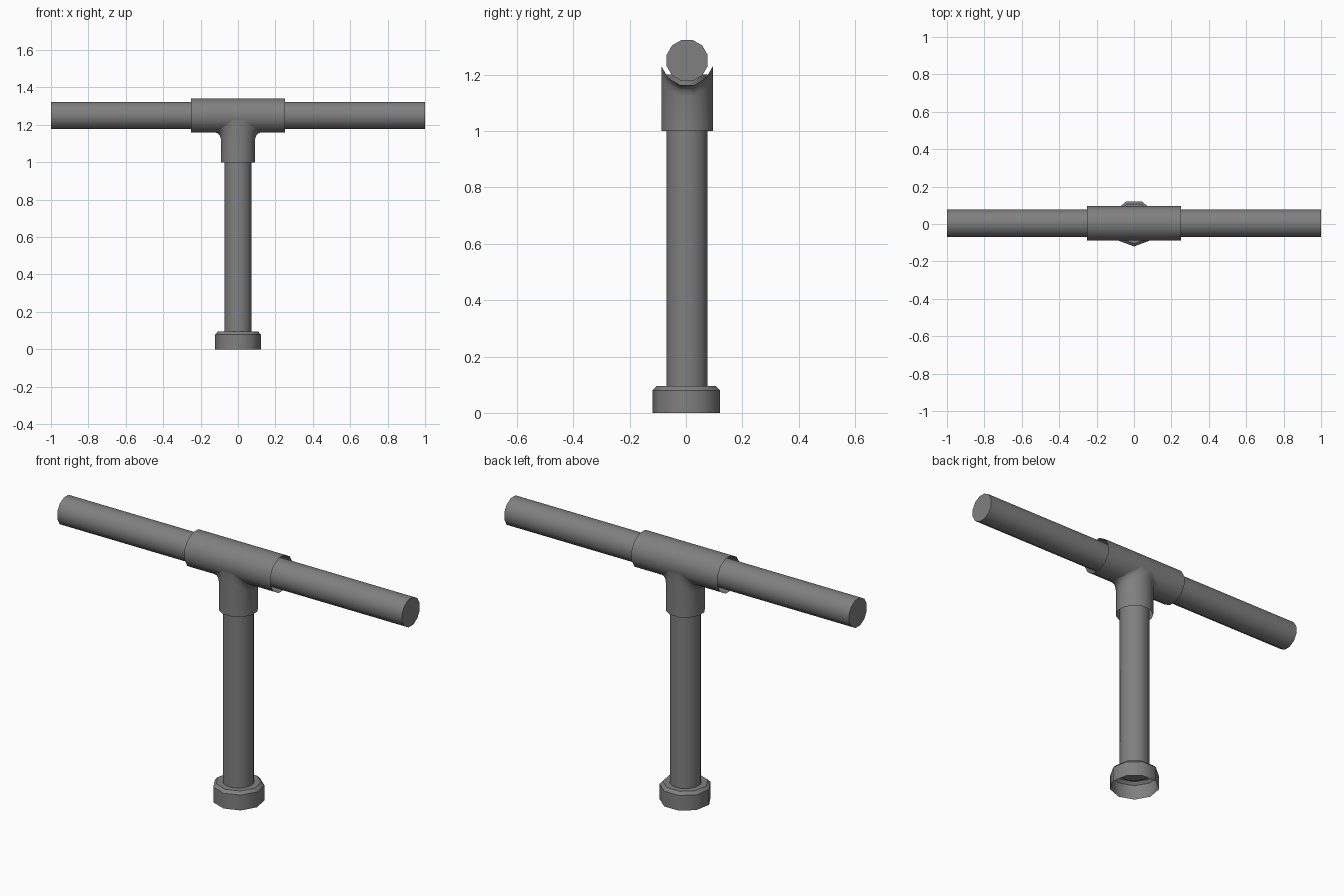
import bpy, math

if "Cube" in bpy.data.objects:
    bpy.data.objects.remove(bpy.data.objects["Cube"])

grey = bpy.data.materials.new("pipe grey")
grey.diffuse_color = (0.216, 0.216, 0.216, 1)
grey.use_nodes = True
grey.node_tree.nodes["Principled BSDF"].inputs["Base Color"].default_value = grey.diffuse_color

CY = 0.004      # shared pipe axis in y
AXIS_Z = 1.25   # height of the cross pipe
TEE_R = 0.0945
PIPE_R = 0.0755


def loft(name, rings, cap_start=False, cap_end=False):
    """Skin a list of equal-length vertex rings."""
    n = len(rings[0])
    verts = [p for ring in rings for p in ring]
    faces = []
    for k in range(len(rings) - 1):
        for i in range(n):
            j = (i + 1) % n
            faces.append((k * n + i, k * n + j, (k + 1) * n + j, (k + 1) * n + i))
    if cap_start:
        faces.append(tuple(reversed(range(n))))
    if cap_end:
        faces.append(tuple(range((len(rings) - 1) * n, len(rings) * n)))
    me = bpy.data.meshes.new(name)
    me.from_pydata(verts, [], faces)
    me.materials.append(grey)
    ob = bpy.data.objects.new(name, me)
    bpy.context.collection.objects.link(ob)
    bpy.ops.object.select_all(action='DESELECT')
    ob.select_set(True)
    bpy.context.view_layer.objects.active = ob
    bpy.ops.object.shade_smooth_by_angle(angle=math.radians(42))
    return ob


def angles(n, start):
    return [start + 2 * math.pi * i / n for i in range(n)]


def ring_x(x, r, n=12):
    return [(x, CY + r * math.cos(a), AXIS_Z + r * math.sin(a))
            for a in angles(n, math.pi / n)]


def ring_z(z, r, n=12, start=math.pi / 12):
    return [(r * math.cos(a), CY + r * math.sin(a), z) for a in angles(n, start)]


# straight pipes
loft("cross_pipe", [ring_x(-1, PIPE_R), ring_x(1, PIPE_R)], True, True)
loft("upright_pipe", [ring_z(0.08, PIPE_R), ring_z(1.2, PIPE_R)], True, True)

# tee fitting: open sleeve around the cross pipe
loft("tee_sleeve", [ring_x(-0.25, TEE_R), ring_x(0.25, TEE_R)])


# tee fitting: branch flaring into the sleeve's underside
def branch_ring(drop, flare):
    pts = []
    for a in angles(12, math.pi / 12):
        y = TEE_R * math.sin(a)
        z = AXIS_Z - math.sqrt(TEE_R ** 2 - y ** 2) - drop
        pts.append(((TEE_R + flare) * math.cos(a), CY + y, z))
    return pts


loft("tee_branch", [ring_z(1.0, TEE_R), branch_ring(0.035, 0),
                    branch_ring(0.014, 0.007), branch_ring(0.004, 0.018),
                    branch_ring(-0.004, 0.04)])

# foot cap: nine-sided, chamfered on top, hollow underneath
foot = [(0.0, 0.1237), (0.08, 0.1237), (0.095, 0.109), (0.095, 0.07)]
loft("foot_cap", [ring_z(z, r, 9, -math.pi / 2) for z, r in foot])
